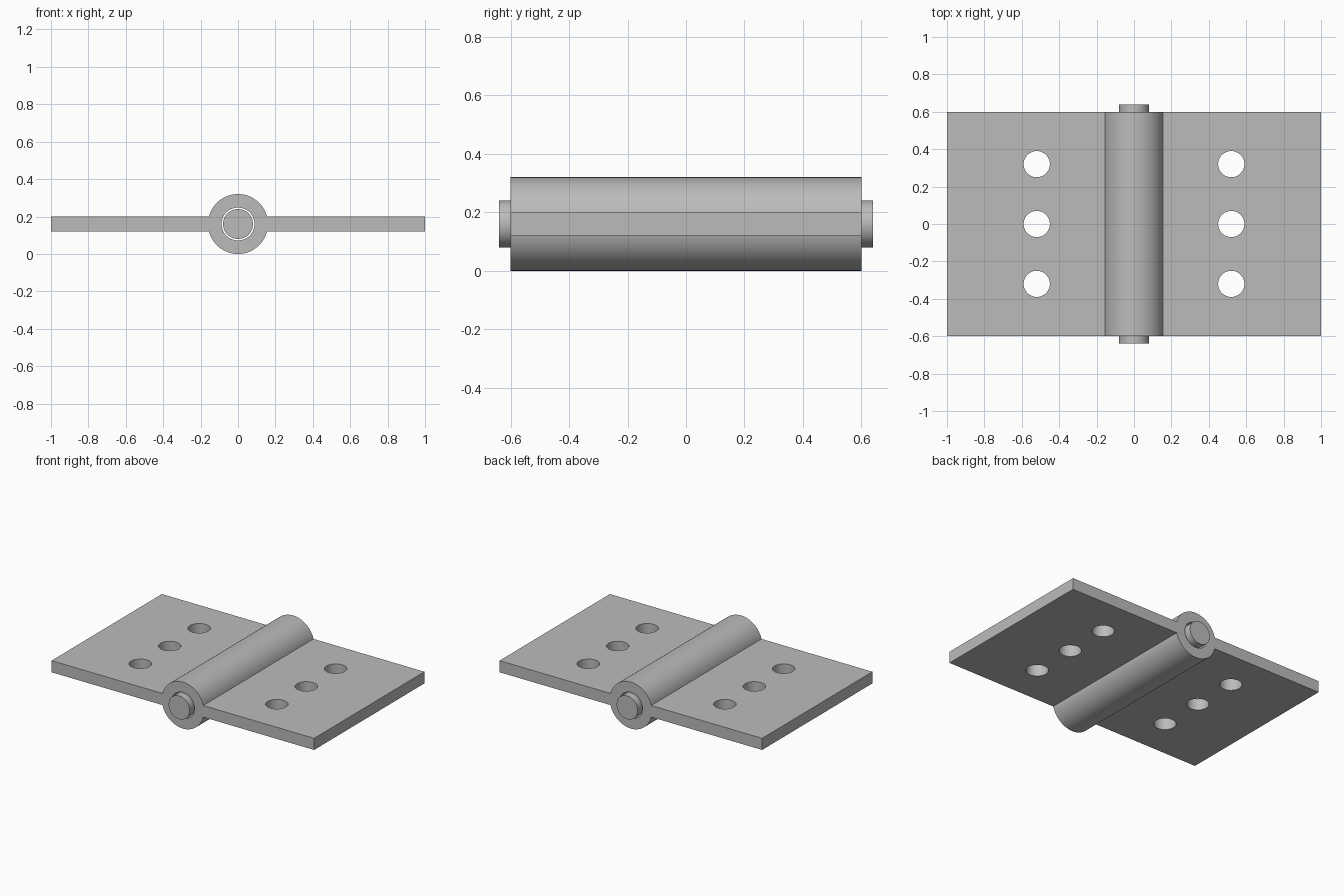
import bpy, bmesh, math
from mathutils import Matrix, Vector

AXIS_Z = 0.16        # height of the hinge axis
BARREL_R = 0.16
BORE_R = 0.088
PIN_R = 0.08
HALF_PLATE = 0.04    # half the leaf thickness
HALF_LEN = 0.6

cube = bpy.data.objects.get("Cube")
if cube:
    bpy.data.objects.remove(cube, do_unlink=True)

steel = bpy.data.materials.new("grey steel")
steel.use_nodes = True
colour = (0.5, 0.5, 0.5, 1)
steel.diffuse_color = colour
steel.node_tree.nodes["Principled BSDF"].inputs["Base Color"].default_value = colour


def make_object(name, bm):
    bmesh.ops.recalc_face_normals(bm, faces=bm.faces)
    mesh = bpy.data.meshes.new(name)
    bm.to_mesh(mesh)
    bm.free()
    mesh.materials.append(steel)
    obj = bpy.data.objects.new(name, mesh)
    bpy.context.collection.objects.link(obj)
    return obj


def add_cylinder(bm, radius, depth, matrix, sides=96):
    bmesh.ops.create_cone(bm, cap_ends=True, segments=sides, radius1=radius,
                          radius2=radius, depth=depth, matrix=matrix)


def smooth(obj):
    bpy.ops.object.select_all(action='DESELECT')
    obj.select_set(True)
    bpy.context.view_layer.objects.active = obj
    bpy.ops.object.shade_smooth_by_angle(angle=math.radians(30))


along_y = Matrix.Translation((0, 0, AXIS_Z)) @ Matrix.Rotation(math.pi / 2, 4, 'X')

# Leaves and barrel: one profile, extruded along the hinge axis
start = math.asin(HALF_PLATE / BARREL_R)
steps = 48
arc = [start + (math.pi - 2 * start) * i / steps for i in range(steps + 1)]
upper = [(1, HALF_PLATE)]
upper += [(BARREL_R * math.cos(a), BARREL_R * math.sin(a)) for a in arc]
upper += [(-1, HALF_PLATE)]
profile = upper + [(-x, -z) for x, z in upper]

bm = bmesh.new()
face = bm.faces.new([bm.verts.new((x, -HALF_LEN, AXIS_Z + z)) for x, z in profile])
swept = bmesh.ops.extrude_face_region(bm, geom=[face])["geom"]
bmesh.ops.translate(bm, vec=Vector((0, 2 * HALF_LEN, 0)),
                    verts=[g for g in swept if isinstance(g, bmesh.types.BMVert)])
leaves = make_object("hinge_leaves", bm)

# Cutter for the pin bore and the screw holes
bm = bmesh.new()
add_cylinder(bm, BORE_R, 2, along_y)
for x in (-0.52, 0.52):
    for y in (-0.32, 0, 0.32):
        add_cylinder(bm, 0.07, 0.5, Matrix.Translation((x, y, AXIS_Z)), 64)
cutter = make_object("hole_cutter", bm)

cut = leaves.modifiers.new("holes", 'BOOLEAN')
cut.object = cutter
cut.operation = 'DIFFERENCE'
cut.solver = 'EXACT'
bpy.context.view_layer.objects.active = leaves
bpy.ops.object.modifier_apply(modifier=cut.name)
bpy.data.objects.remove(cutter, do_unlink=True)
smooth(leaves)

# Loose pin, standing out slightly at both ends
bm = bmesh.new()
add_cylinder(bm, PIN_R, 1.28, along_y)
smooth(make_object("hinge_pin", bm))
